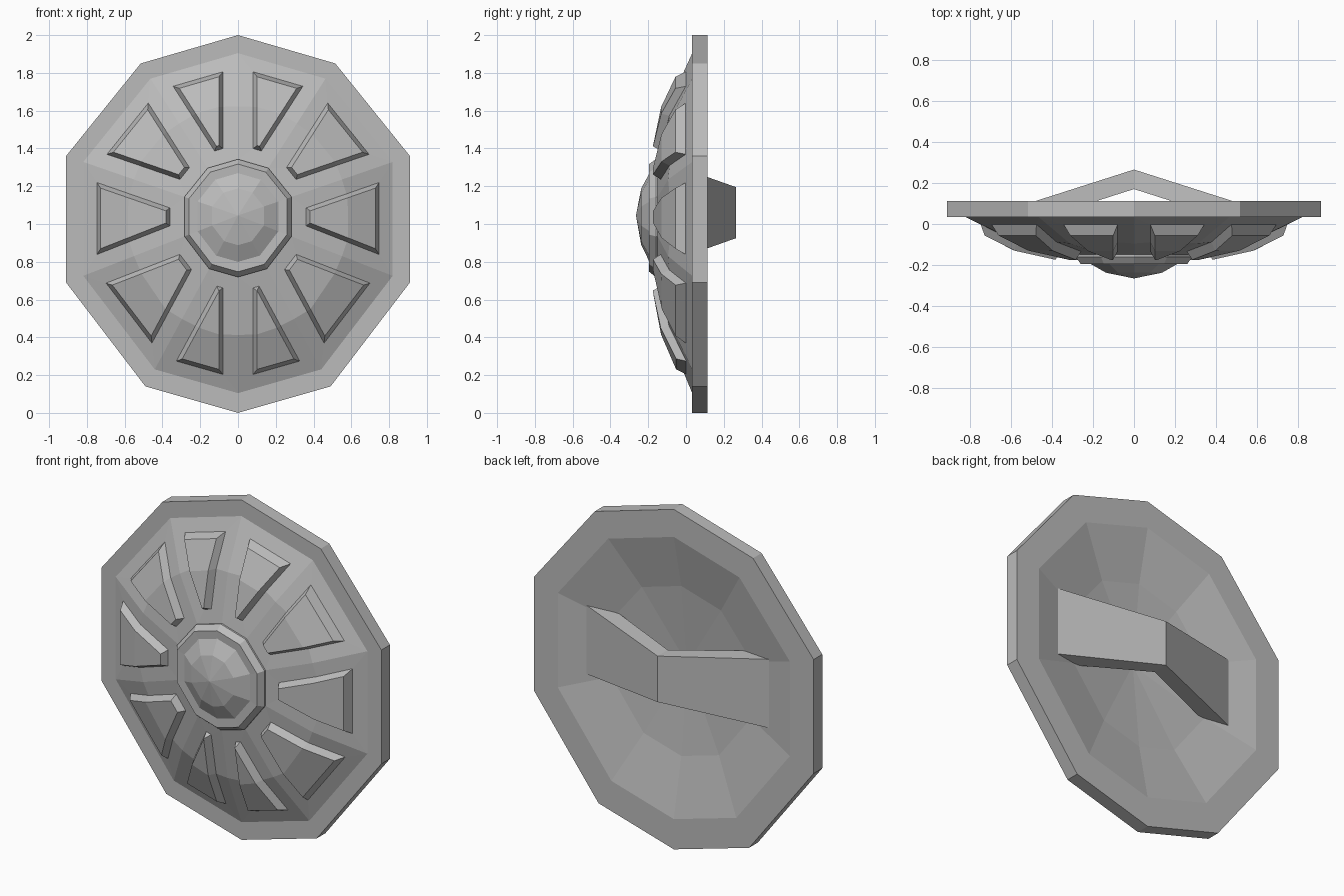
import bpy
import bmesh

cube = bpy.data.objects.get("Cube")
if cube:
    bpy.data.objects.remove(cube, do_unlink=True)

# Single plain colour
grey = bpy.data.materials.new("plain_grey")
grey.use_nodes = True
grey.diffuse_color = (0.5, 0.5, 0.5, 1)
grey.node_tree.nodes["Principled BSDF"].inputs["Base Color"].default_value = (0.5, 0.5, 0.5, 1)

MID = 1.03
HALF = [(0, 0.97), (0.515, 0.82), (0.91, 0.33), (0.91, -0.34), (0.49, -0.89), (0, -1.03)]
OUTLINE = HALF + [(-x, z) for x, z in HALF[-2:0:-1]]
SIDES = len(OUTLINE)


def finish(bm, name):
    bmesh.ops.recalc_face_normals(bm, faces=bm.faces)
    mesh = bpy.data.meshes.new(name)
    bm.to_mesh(mesh)
    bm.free()
    mesh.materials.append(grey)
    obj = bpy.data.objects.new(name, mesh)
    bpy.context.collection.objects.link(obj)
    return obj


def ring(bm, scale, y):
    lift = MID + 0.015 * (1 - scale)
    return [bm.verts.new((x * scale, y, lift + z * scale)) for x, z in OUTLINE]


def loft(bm, profile, front_tip, back_tip):
    """Join scaled copies of the outline; returns the bands of faces."""
    rings = [ring(bm, s, y) for s, y in profile]
    bands = []
    for a, b in zip(rings, rings[1:]):
        bands.append([bm.faces.new((a[i], a[(i + 1) % SIDES], b[(i + 1) % SIDES], b[i]))
                      for i in range(SIDES)])
    for tip, loop in ((front_tip, rings[0]), (back_tip, rings[-1])):
        v = bm.verts.new((0, tip, MID + 0.015))
        for i in range(SIDES):
            bm.faces.new((loop[i], loop[(i + 1) % SIDES], v))
    return bands


# Shield body: domed front, thick rim and shallow hollow back
bm = bmesh.new()
profile = [(0.31, -0.15), (0.605, -0.095), (0.9, 0.033), (1, 0.033),
           (1, 0.113), (0.83, 0.113), (0.5, 0.043)]
bands = loft(bm, profile, front_tip=-0.17, back_tip=-0.01)
bmesh.ops.recalc_face_normals(bm, faces=bm.faces)

# Raised panels with sloping edges, one for each sector of the dome
for sector in zip(bands[0], bands[1]):
    faces = list(sector)
    bmesh.ops.inset_region(bm, faces=faces, thickness=0.08, use_even_offset=True)
    bmesh.ops.inset_region(bm, faces=faces, thickness=0.022, use_even_offset=True)
    top = list({v for f in faces for v in f.verts})
    bmesh.ops.translate(bm, verts=top, vec=(0, -0.045, 0))
finish(bm, "shield_body")

# Central boss: bevelled collar with a faceted cap
bm = bmesh.new()
loft(bm, [(0.15, -0.237), (0.235, -0.193), (0.285, -0.195), (0.312, -0.16), (0.312, -0.13)],
     front_tip=-0.265, back_tip=-0.13)
finish(bm, "centre_boss")

# Handle: bent strap, widening from the middle to its ends sunk in the bowl
bm = bmesh.new()
sections = []
for side in (-1, 0, 1):
    width = 0.205 if side else 0.135
    outer_x, outer_y = (0.62 * side, 0.067) if side else (0, 0.265)
    inner_x, inner_y = (0.52 * side, 0.004) if side else (0, 0.17)
    sections.append([bm.verts.new((x, y, MID + 0.03 + dz)) for x, y, dz in (
        (outer_x, outer_y, -width), (outer_x, outer_y, width),
        (inner_x, inner_y, width), (inner_x, inner_y, -width))])
for a, b in zip(sections, sections[1:]):
    for i in range(4):
        j = (i + 1) % 4
        bm.faces.new((a[i], a[j], b[j], b[i]))
bm.faces.new(sections[0])
bm.faces.new(sections[-1])
finish(bm, "handle")
